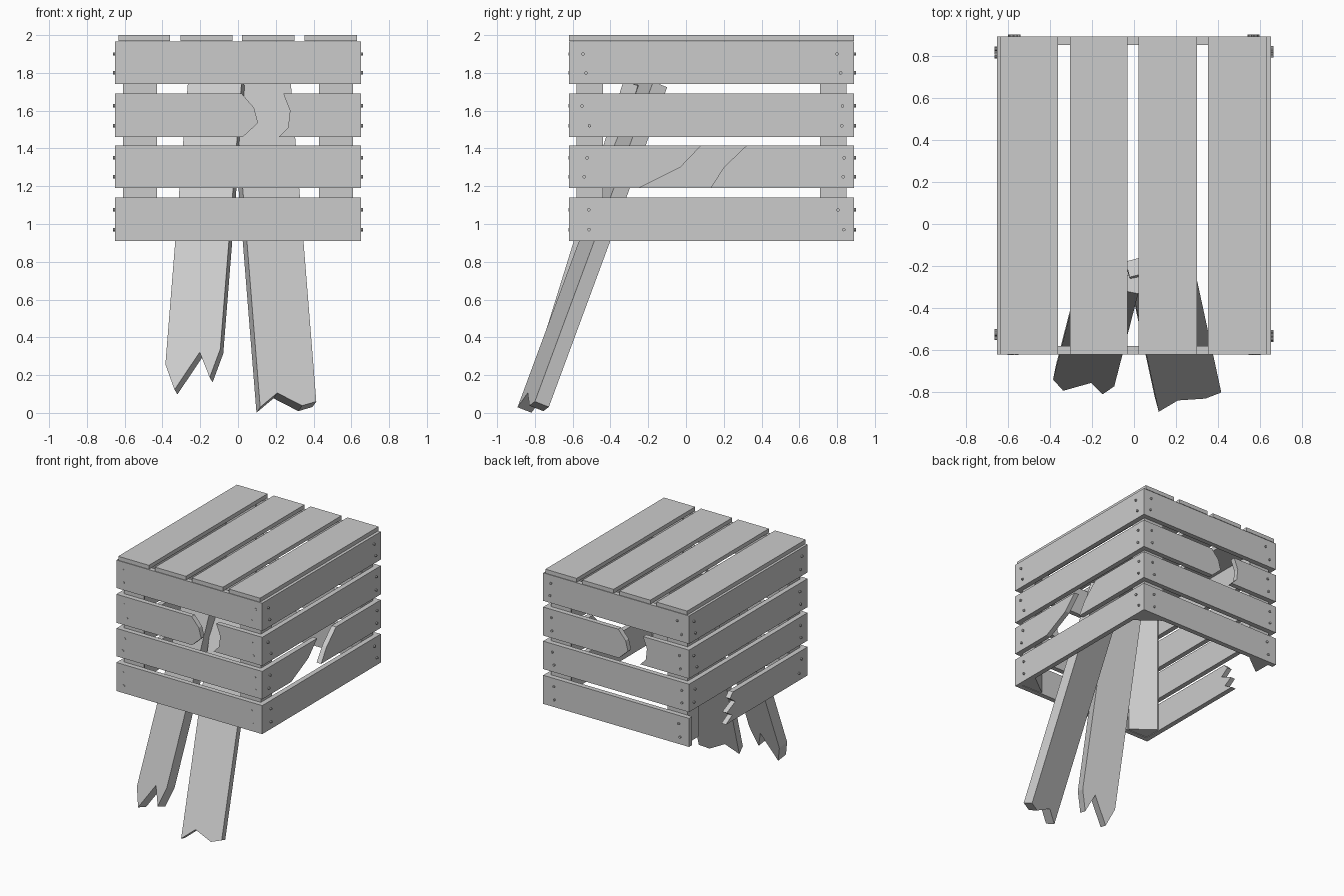
import bpy, bmesh, random
from mathutils import Vector as V

if "Cube" in bpy.data.objects:
    bpy.data.objects.remove(bpy.data.objects["Cube"])

random.seed(4)
Z = V((0, 0, 1))
T = 0.04                                   # slat thickness
ROWS = [(0.91, 1.14), (1.19, 1.415), (1.46, 1.69), (1.74, 1.965)]


def prism(name, pts, origin, w, u, n, thick):
    """Extrude a 2D outline lying in the (w, u) plane along n."""
    bm = bmesh.new()
    vs = [bm.verts.new(origin + w * a + u * b) for a, b in pts]
    face = bm.faces.new(vs)
    ext = bmesh.ops.extrude_face_region(bm, geom=[face])
    moved = [e for e in ext["geom"] if isinstance(e, bmesh.types.BMVert)]
    bmesh.ops.translate(bm, verts=moved, vec=n * thick)
    bmesh.ops.recalc_face_normals(bm, faces=bm.faces)
    me = bpy.data.meshes.new(name)
    bm.to_mesh(me)
    bm.free()
    ob = bpy.data.objects.new(name, me)
    bpy.context.collection.objects.link(ob)
    return ob


# Crate sides: origin, width direction, slat span, nail positions, nail protrusion
SIDES = {
    "front": (V((0, -0.62, 0)), V((1, 0, 0)), (-0.65, 0.61), (-0.57, 0.57), 0.003),
    "right": (V((0.65, 0, 0)), V((0, 1, 0)), (-0.62, 0.89), (-0.53, 0.82), 0.012),
    "back": (V((0, 0.89, 0)), V((-1, 0, 0)), (-0.61, 0.65), (-0.57, 0.57), 0.010),
    "left": (V((-0.65, 0, 0)), V((0, -1, 0)), (-0.85, 0.58), (-0.82, 0.53), 0.012),
}

# Broken slats: (edge ending the first piece, edge starting the second), bottom to top
snap = ([(0.025, 1.46), (0.106, 1.535), (0.085, 1.615), (0.02, 1.69)],
        [(0.215, 1.46), (0.265, 1.51), (0.275, 1.60), (0.24, 1.69)])
BROKEN = {
    ("front", 2): snap,
    ("back", 2): snap,
    ("right", 1): ([(-0.25, 1.19), (-0.03, 1.30), (0.08, 1.415)],
                   [(0.13, 1.19), (0.20, 1.30), (0.32, 1.415)]),
    ("left", 0): (None, [(-0.42, 0.91), (-0.34, 0.955), (-0.41, 1.0),
                         (-0.30, 1.05), (-0.37, 1.10), (-0.33, 1.14)]),
}


def nail(name, pos, out):
    bpy.ops.mesh.primitive_cylinder_add(
        vertices=10, radius=0.009, depth=0.03, location=pos,
        rotation=out.to_track_quat('Z', 'Y').to_euler())
    bpy.context.object.name = name


for side, (org, w, (lo, hi), nails, bump) in SIDES.items():
    n = Z.cross(w)
    for i, (b, t) in enumerate(ROWS):
        first = [(lo, b), (lo, t)]
        last = [(hi, b), (hi, t)]
        ends, starts = BROKEN.get((side, i), (last, None))
        if ends:
            prism(f"{side}_slat", first + ends[::-1], org, w, Z, n, T)
        if starts:
            prism(f"{side}_slat", starts + last[::-1], org, w, Z, n, T)
        # Two nails at each fastened end
        for a in nails:
            if not ends and a < 0:
                continue
            for z in (b + 0.06, t - 0.065):
                p = org + w * (a + random.uniform(-0.025, 0.025)) + Z * z
                nail(f"{side}_nail", p + n * (0.015 - bump), -n)

# Top slats
for x0, x1 in ((-0.633, -0.36), (-0.305, -0.03), (0.022, 0.30), (0.352, 0.63)):
    prism("top_slat", [(x0, -0.62), (x1, -0.62), (x1, 0.89), (x0, 0.89)],
          V((0, 0, 1.968)), V((1, 0, 0)), V((0, 1, 0)), Z, 0.032)

# Triangular corner posts
POST = [(0, 0), (0.18, 0), (0.18, 0.01), (0.01, 0.14), (0, 0.14)]
for sx in (-1, 1):
    for y, sy in ((-0.58, 1), (0.85, -1)):
        prism("corner_post", POST, V((sx * 0.61, y, 0.915)),
              V((-sx, 0, 0)), V((0, sy, 0)), Z, 1.052)


def plank(name, pts, origin, axis, across):
    u = V(axis).normalized()
    w = V(across)
    w = (w - u * w.dot(u)).normalized()
    prism(name, pts, V(origin), w, u, u.cross(w), 0.082)


# Long broken planks propping the crate up
plank("left_prop_plank",
      [(0, 1.85), (0, 0.27), (0.06, 0.13), (0.18, 0.34), (0.245, 0.20),
       (0.29, 0.36), (0.29, 1.85)],
      (-0.405, -0.818, 0), (0.08, 0.31, 1), (0.98, -0.2, 0))
plank("right_prop_plank",
      [(0, 1.88), (0, 0.032), (0.10, 0.115), (0.23, 0.045), (0.31, 0.07),
       (0.31, 1.88)],
      (0.12, -0.903, 0), (-0.08, 0.37, 1), (0.966, 0.26, 0))
